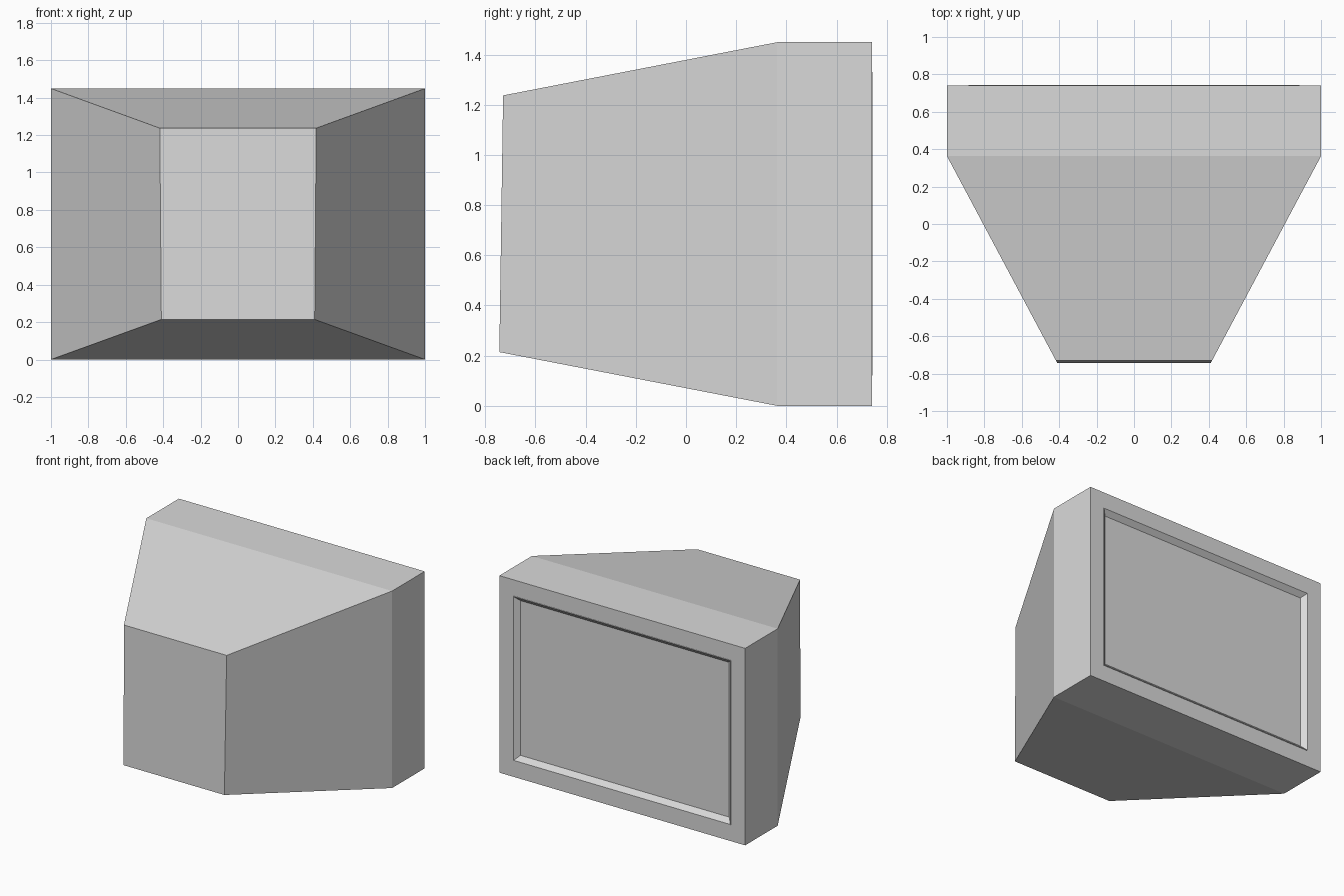
import bpy, bmesh

if "Cube" in bpy.data.objects:
    bpy.data.objects.remove(bpy.data.objects["Cube"])

grey = bpy.data.materials.new("light grey")
grey.diffuse_color = (0.7, 0.7, 0.7, 1)
grey.use_nodes = True
grey.node_tree.nodes["Principled BSDF"].inputs["Base Color"].default_value = grey.diffuse_color

BACK, LIP = 0.741, 0.744   # casing rear plane and raised bezel edge
INSET = 0.033              # screen recess depth and wall slope


def rect(bm, hx, z0, z1, y, hx_top=None, y_top=None):
    """Ring of four vertices, optionally wider and shifted at the top."""
    hx_top = hx if hx_top is None else hx_top
    y_top = y if y_top is None else y_top
    return [bm.verts.new(p) for p in ((-hx, y, z0), (hx, y, z0),
                                      (hx_top, y_top, z1), (-hx_top, y_top, z1))]


def loft(name, make_rings):
    """Skin successive rings and cap both ends."""
    bm = bmesh.new()
    rings = make_rings(bm)
    for a, b in zip(rings, rings[1:]):
        for i in range(4):
            j = (i + 1) % 4
            bm.faces.new((a[i], a[j], b[j], b[i]))
    bm.faces.new(rings[0])
    bm.faces.new(rings[-1])
    bmesh.ops.recalc_face_normals(bm, faces=bm.faces)
    me = bpy.data.meshes.new(name)
    bm.to_mesh(me)
    bm.free()
    me.materials.append(grey)
    ob = bpy.data.objects.new(name, me)
    bpy.context.collection.objects.link(ob)
    return ob


# Tapered housing, square casing, bezel, thin raised edge and sloped screen recess
loft("monitor_housing", lambda bm: [
    rect(bm, 0.41, 0.214, 1.237, -0.744, 0.418, -0.729),
    rect(bm, 1.0, 0.0, 1.449, 0.363),
    rect(bm, 1.0, 0.0, 1.449, BACK),
    rect(bm, 0.885, 0.12, 1.33, BACK),
    rect(bm, 0.885, 0.12, 1.33, LIP),
    rect(bm, 0.882, 0.123, 1.327, LIP),
    rect(bm, 0.882 - INSET, 0.123 + INSET, 1.327 - INSET, LIP - INSET),
])
